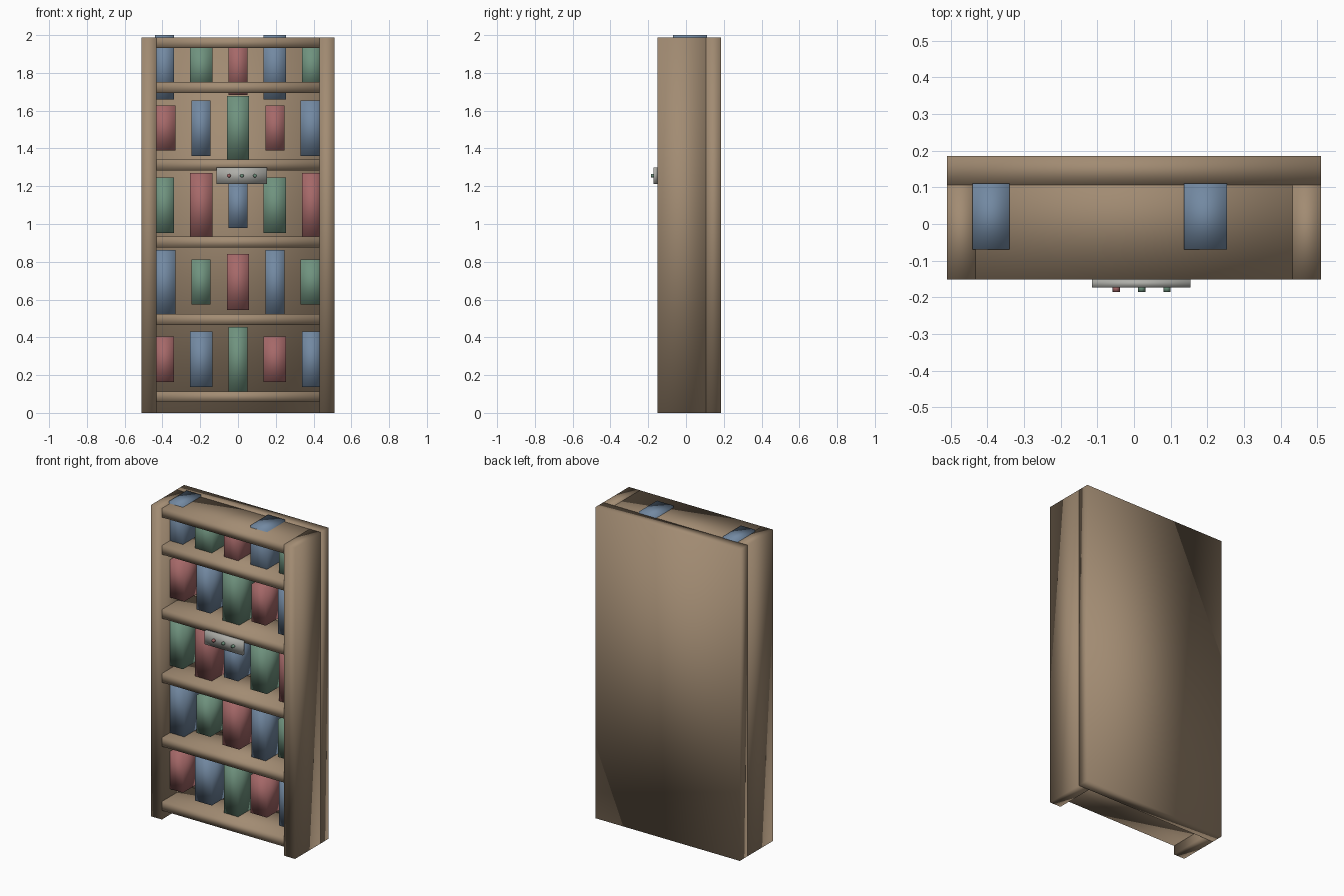
import bpy
import bmesh
from mathutils import Matrix

cube = bpy.data.objects.get("Cube")
if cube:
    bpy.data.objects.remove(cube, do_unlink=True)


def material(name, rgb):
    mat = bpy.data.materials.new(name)
    mat.use_nodes = True
    color = (*rgb, 1)
    mat.diffuse_color = color
    mat.node_tree.nodes["Principled BSDF"].inputs["Base Color"].default_value = color
    return mat


wood = material("brown wood", (0.36, 0.26, 0.17))
red = material("muted red", (0.38, 0.14, 0.14))
blue = material("slate blue", (0.17, 0.25, 0.36))
green = material("sage green", (0.16, 0.29, 0.21))
metal = material("grey metal", (0.42, 0.42, 0.39))


def finish(name, bm, mat):
    mesh = bpy.data.meshes.new(name)
    bm.to_mesh(mesh)
    bm.free()
    mesh.materials.append(mat)
    mesh.shade_smooth()
    obj = bpy.data.objects.new(name, mesh)
    bpy.context.collection.objects.link(obj)
    return obj


def box(name, x, y, z, mat):
    """Soft-shaded box from three (low, high) ranges."""
    bm = bmesh.new()
    bmesh.ops.create_cube(bm, size=1)
    for v in bm.verts:
        for i, (low, high) in enumerate((x, y, z)):
            v.co[i] = low if v.co[i] < 0 else high
    return finish(name, bm, mat)


def knob(name, x, z, mat):
    """Short cylinder pointing forward from the plate."""
    bm = bmesh.new()
    turn = Matrix.Translation((x, -0.176, z)) @ Matrix.Rotation(1.5708, 4, "X")
    bmesh.ops.create_cone(bm, cap_ends=True, segments=12, radius1=0.01,
                          radius2=0.01, depth=0.018, matrix=turn)
    return finish(name, bm, mat)


FRONT, INNER, BACK = -0.152, 0.107, 0.185
WIDTH, TOP = 0.51, 1.988

# Carcass: back panel and two uprights
box("back_panel", (-WIDTH, WIDTH), (INNER, BACK), (0, TOP), wood)
box("right_upright", (-WIDTH, -0.432), (FRONT, INNER), (0, TOP), wood)
box("left_upright", (0.432, WIDTH), (FRONT, INNER), (0, TOP), wood)

# Shelves, evenly spaced with a closer top board
centers = [0.086 + 0.409 * i for i in range(5)] + [1.959]
for i, c in enumerate(centers):
    box(f"shelf_{i + 1}", (-0.445, 0.445), (FRONT + 0.0005, BACK - 0.001),
        (c - 0.0285, c + 0.0285), wood)

# Books: widths, heights and colours cycle along the rows
heights = (0.24, 0.294, 0.34)
colors = (red, blue, green)
rows = (0.284, 0.693, 1.1, 1.508, 1.83)
for r, z in enumerate(rows):
    for c in range(5):
        x = (c - 2) * 0.195
        half_w = 0.05 if (r + c) % 2 == 0 else 0.059
        half_h = heights[(c - r) % 3] / 2
        box(f"book_{r + 1}_{c + 1}", (x - half_w, x + half_w), (-0.07, 0.11),
            (z - half_h, z + half_h), colors[(c + r) % 3])

# Front plate with three knobs
box("front_plate", (-0.114, 0.154), (-0.173, FRONT), (1.213, 1.3), metal)
for i, mat in enumerate((red, green, green)):
    knob(f"knob_{i + 1}", -0.048 + 0.069 * i, 1.256, mat)
